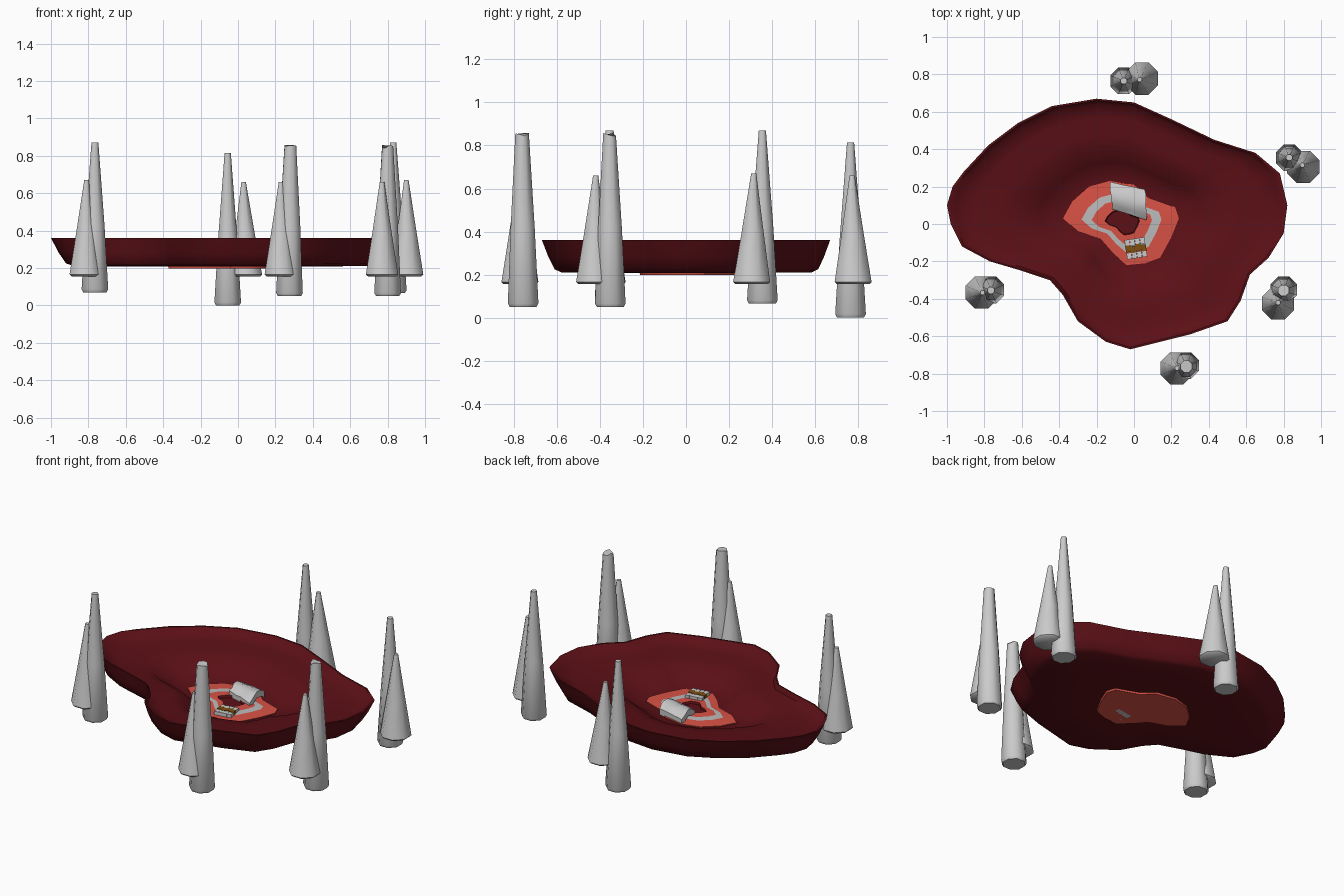
import bpy, bmesh, math, random
from mathutils import Vector, Matrix

if "Cube" in bpy.data.objects:
    bpy.data.objects.remove(bpy.data.objects["Cube"])

random.seed(4)


def material(name, rgb):
    m = bpy.data.materials.new(name)
    m.diffuse_color = (*rgb, 1)
    m.use_nodes = True
    m.node_tree.nodes["Principled BSDF"].inputs["Base Color"].default_value = m.diffuse_color
    return m


DARK = material("dark_red", (0.105, 0.005, 0.008))
CORAL = material("coral", (0.70, 0.085, 0.06))
WHITE = material("white", (0.9, 0.9, 0.88))
BROWN = material("brown", (0.22, 0.08, 0.005))
GREY = material("grey", (0.5, 0.5, 0.5))


def finish(name, bm, mats=(), angle=40):
    bmesh.ops.recalc_face_normals(bm, faces=bm.faces[:])
    me = bpy.data.meshes.new(name)
    bm.to_mesh(me)
    bm.free()
    ob = bpy.data.objects.new(name, me)
    bpy.context.collection.objects.link(ob)
    for m in mats:
        me.materials.append(m)
    bpy.ops.object.select_all(action='DESELECT')
    ob.select_set(True)
    bpy.context.view_layer.objects.active = ob
    bpy.ops.object.shade_smooth_by_angle(angle=math.radians(angle))
    return ob


def loft(name, outline, centre, rings, mats, slots=None, angle=40):
    """Stack scaled copies of an outline; rings are (scale, z), both ends capped."""
    bm = bmesh.new()
    cx, cy = centre
    n = len(outline)
    loops = [[bm.verts.new((cx + (x - cx) * s, cy + (y - cy) * s, z)) for x, y in outline]
             for s, z in rings]
    for k in range(len(loops) - 1):
        a, b = loops[k], loops[k + 1]
        for i in range(n):
            j = (i + 1) % n
            f = bm.faces.new((a[i], a[j], b[j], b[i]))
            f.material_index = slots[k] if slots else 0
    for k in (0, -1):
        mid = bm.verts.new((cx, cy, rings[k][1]))
        for i in range(n):
            f = bm.faces.new((loops[k][i], loops[k][(i + 1) % n], mid))
            f.material_index = slots[k] if slots else 0
    return finish(name, bm, mats, angle)


# Shallow irregular basin with a raised rim and a sunken middle
basin = [(-1.0, .1), (-.97, .2), (-.91, .28), (-.78, .42), (-.62, .54), (-.44, .63), (-.2, .67),
         (0, .65), (.2, .56), (.43, .45), (.65, .38), (.78, .27), (.82, .1), (.8, -.05),
         (.72, -.18), (.62, -.27), (.57, -.41), (.5, -.52), (.3, -.59), (-.02, -.67),
         (-.15, -.63), (-.3, -.52), (-.38, -.38), (-.45, -.3), (-.6, -.25), (-.77, -.2),
         (-.92, -.12), (-.98, 0)]
loft("basin", basin, (-.06, .02),
     [(.5, .208), (.87, .21), (.915, .225), (.955, .28), (1, .36), (.985, .36), (.955, .33),
      (.85, .318), (.7, .312), (.58, .298), (.48, .25), (.4, .221), (.3, .215)], [DARK], angle=50)

# Flat banded patch in the middle with a dark hole
patch = [(-.38, .03), (-.33, .12), (-.24, .2), (-.13, .23), (0, .21), (.08, .14), (.22, .09),
         (.24, .03), (.2, -.07), (.14, -.18), (.06, -.21), (-.04, -.22), (-.11, -.16),
         (-.18, -.08), (-.3, -.04)]
loft("patch", patch, (-.06, .01),
     [(.97, .197), (1, .224), (.69, .227), (.52, .229), (.3, .231), (.28, .217)],
     [CORAL, GREY, DARK], [0, 0, 1, 0, 2])

# Crumpled grey slab behind the hole
bm = bmesh.new()
N = 7
c = [Vector(p) for p in ((-.115, .08, .255), (.07, .02, .245), (.06, .185, .26), (-.13, .225, .25))]
grid = []
for j in range(N):
    for i in range(N):
        u, v = i / (N - 1), j / (N - 1)
        p = c[0].lerp(c[1], u).lerp(c[3].lerp(c[2], u), v)
        p.z += .03 * math.sin(math.pi * v) + random.uniform(-.004, .004)
        p.x += random.uniform(-.004, .004)
        grid.append(bm.verts.new(p))
for j in range(N - 1):
    for i in range(N - 1):
        k = j * N + i
        bm.faces.new((grid[k], grid[k + 1], grid[k + N + 1], grid[k + N]))
ext = bmesh.ops.extrude_face_region(bm, geom=bm.faces[:])
for v in ext["geom"]:
    if isinstance(v, bmesh.types.BMVert):
        v.co.z -= .04
finish("grey_slab", bm, (), 30)


def boxes(name, items, mat):
    bm = bmesh.new()
    turn = Matrix.Translation((.01, -.13, 0)) @ Matrix.Rotation(math.radians(9), 4, 'Z')
    for (x, y, z), size in items:
        bmesh.ops.create_cube(bm, size=1, matrix=turn @ Matrix.Translation((x, y, z))
                              @ Matrix.Diagonal((*size, 1)))
    finish(name, bm, [mat])


# Two rows of white blocks with a brown strip between them
boxes("white_blocks", [((-.041 + .0273 * i, y, .222), (.026, .035, .05))
                       for i in range(4) for y in (-.035, .035)], WHITE)
boxes("brown_strip", [((-.041 + .0273 * i, .004 * (-1) ** i, .224), (.028, .036, .05))
                      for i in range(4)], BROWN)


def spike(name, base, tip, r, r_tip, jag=0, bulge=.45):
    """Eight-sided tapering rock; jag roughens its top."""
    bm = bmesh.new()
    lo, hi = Vector(base), Vector(tip)
    rings = [(0, .88 * r), (.02, r), (.45, r * (1 - bulge) + r_tip * bulge), (1, r_tip)]
    loops = []
    for t, rad in rings:
        p = lo.lerp(hi, t)
        loops.append([bm.verts.new(p + Vector((rad * math.cos(a), rad * math.sin(a),
                                               random.uniform(-jag, 0) if t == 1 else 0)))
                      for a in [math.tau * (i + .5) / 8 for i in range(8)]])
    for a, b in zip(loops, loops[1:]):
        for i in range(8):
            j = (i + 1) % 8
            bm.faces.new((a[i], a[j], b[j], b[i]))
    bm.faces.new(loops[0])
    bm.faces.new(loops[-1])
    finish(name, bm, (), 50)


# Five pairs of rock spikes: a tall one and a shorter, broader one
pairs = {
    "back": ((-.055, .765, 0), (-.055, .765, .815), .018, 0, (.043, .777), (.03, .772, .66)),
    "right_back": ((.83, .355, .065), (.83, .355, .87), .018, 0, (.905, .305), (.9, .315, .67)),
    "right_front": ((.80, -.352, .05), (.80, -.355, .86), .032, .02, (.77, -.425), (.77, -.42, .66)),
    "front": ((.275, -.757, .05), (.28, -.762, .86), .034, .02, (.228, -.772), (.23, -.77, .66)),
    "left": ((-.765, -.353, .07), (-.765, -.355, .87), .02, 0, (-.815, -.367), (-.81, -.367, .67)),
}
for name, (base, tip, r_tip, jag, low, low_tip) in pairs.items():
    spike(name + "_tall_spike", base, tip, .077, r_tip, jag, .38)
    spike(name + "_short_spike", (*low, .155), low_tip, .093, .013, 0, .45)
